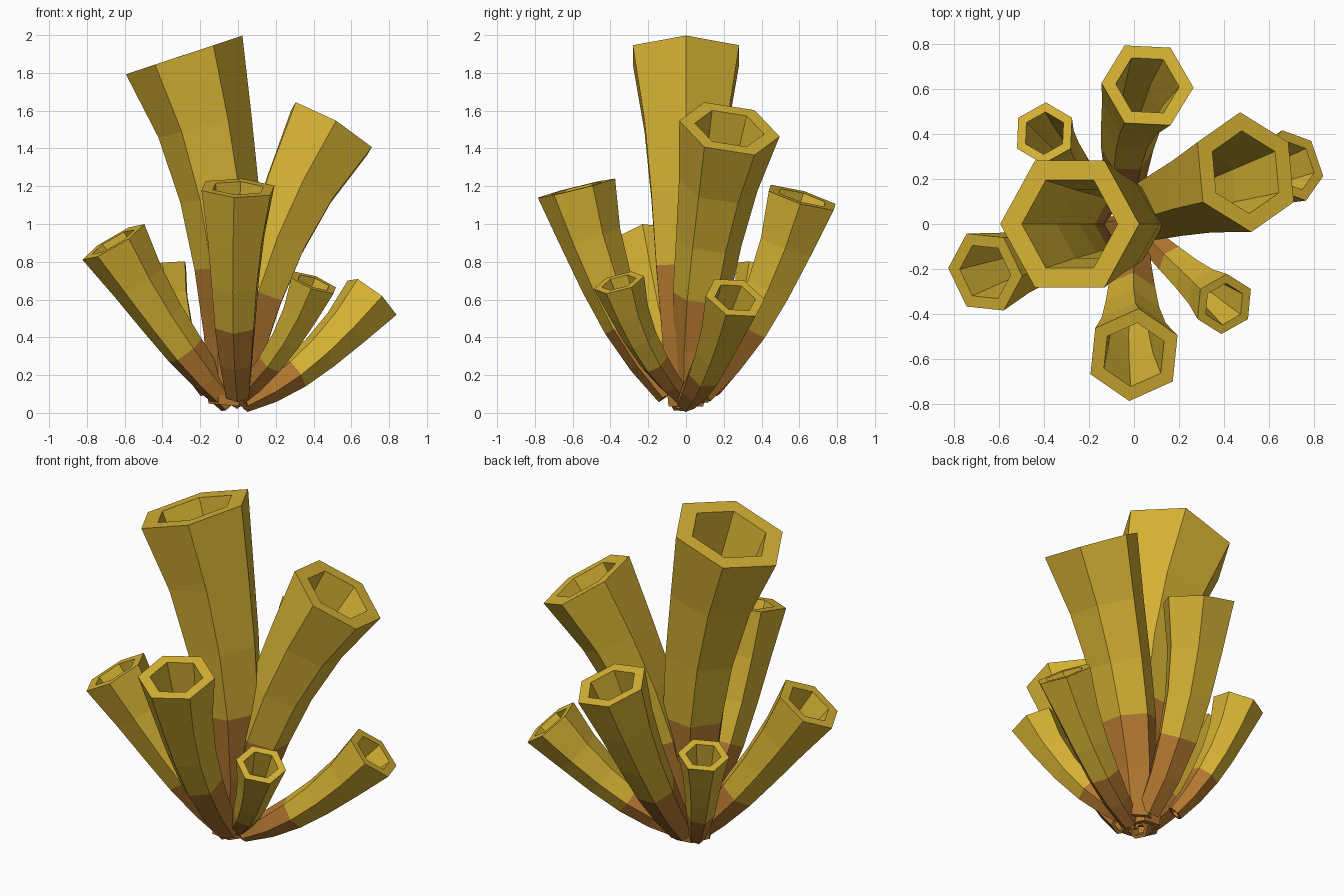
import bpy, bmesh, math
from mathutils import Vector

if "Cube" in bpy.data.objects:
    bpy.data.objects.remove(bpy.data.objects["Cube"])


def material(name, color):
    m = bpy.data.materials.new(name)
    m.diffuse_color = (*color, 1.0)
    m.use_nodes = True
    m.node_tree.nodes["Principled BSDF"].inputs["Base Color"].default_value = m.diffuse_color
    return m


YELLOW = material("sponge yellow", (0.68, 0.45, 0.035))
BROWN = material("base brown", (0.46, 0.19, 0.03))

SIDES = 6
FLARE = (0.33, 0.45, 0.56, 0.65, 0.78, 1.0)   # outer radius along the tube
BORE = 0.69                                   # inner radius / outer radius
BROWN_SEGMENTS = 2


def tube(name, base, bend, tip, radius, phase):
    """Hollow six-sided tube, open at both ends, along a quadratic curve."""
    p0, p1, p2 = Vector(base), Vector(bend), Vector(tip)
    ref = Vector((math.cos(math.radians(phase)), math.sin(math.radians(phase)), 0))
    bm = bmesh.new()
    outer, inner = [], []
    n = len(FLARE) - 1
    for i, f in enumerate(FLARE):
        t = i / n
        c = p0 * (1 - t) ** 2 + p1 * 2 * t * (1 - t) + p2 * t * t
        axis = ((p1 - p0) * (1 - t) + (p2 - p1) * t).normalized()
        u = (ref - axis * ref.dot(axis)).normalized()
        v = axis.cross(u)
        for rings, r in ((outer, radius * f), (inner, radius * f * BORE)):
            rings.append([bm.verts.new(c + (u * math.cos(a) + v * math.sin(a)) * r)
                          for a in (math.tau * k / SIDES for k in range(SIDES))])

    def bridge(a, b, mat):
        for k in range(SIDES):
            j = (k + 1) % SIDES
            bm.faces.new((a[k], a[j], b[j], b[k])).material_index = mat

    # outer wall, inner wall, then the two rims
    for i in range(n):
        mat = 1 if i < BROWN_SEGMENTS else 0
        bridge(outer[i], outer[i + 1], mat)
        bridge(inner[i + 1], inner[i], mat)
    bridge(outer[n], inner[n], 0)
    bridge(inner[0], outer[0], 1)
    bmesh.ops.recalc_face_normals(bm, faces=bm.faces)

    me = bpy.data.meshes.new(name)
    bm.to_mesh(me)
    bm.free()
    me.materials.append(YELLOW)
    me.materials.append(BROWN)
    bpy.context.collection.objects.link(bpy.data.objects.new(name, me))


# name, base, bend, tip, tip radius, direction of one corner
tube("tallest_tube", (-0.05, 0, 0.04), (0.03, 0, 0.95), (-0.285, 0, 1.895), 0.325, 0)
tube("large_right_tube", (0, 0.03, 0.06), (0.05, 0.07, 0.75), (0.495, 0.23, 1.505), 0.27, 90)
tube("back_tube", (-0.03, 0.085, 0.1), (-0.06, 0.42, 0.48), (0.06, 0.615, 1.14), 0.207, 0)
tube("front_tube", (0, -0.09, 0.1), (-0.03, -0.41, 0.51), (0, -0.58, 1.19), 0.212, 85)
tube("left_tube", (-0.04, -0.02, 0.05), (-0.33, -0.11, 0.35), (-0.66, -0.213, 0.905), 0.19, 0)
tube("back_left_tube", (-0.17, 0.14, 0.12), (-0.32, 0.31, 0.36), (-0.397, 0.403, 0.765), 0.14, 90)
tube("front_right_tube", (-0.02, 0.01, 0.06), (0.25, -0.24, 0.29), (0.40, -0.355, 0.69), 0.138, 90)
tube("low_right_tube", (0.03, 0, 0.055), (0.365, 0.12, 0.19), (0.71, 0.26, 0.61), 0.165, 42)
